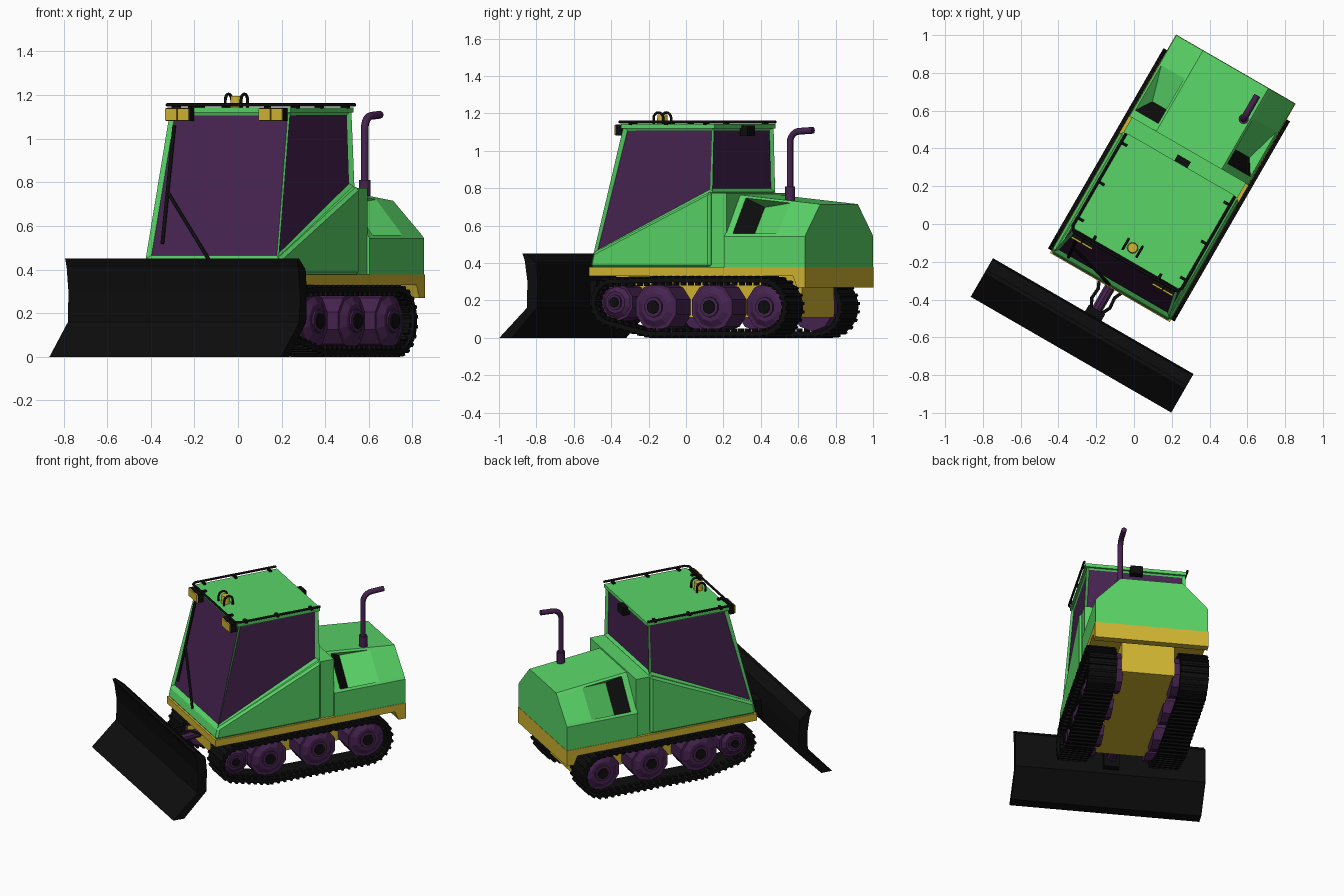
import bpy, bmesh, math
from mathutils import Vector, Matrix
from mathutils.geometry import convex_hull_2d

if "Cube" in bpy.data.objects:
    bpy.data.objects.remove(bpy.data.objects["Cube"])

# The vehicle is modelled straight (u = width, v = length, z) and then turned 30 degrees
PLACE = Matrix.Rotation(math.radians(-30), 4, 'Z') @ Matrix.Translation((0.057, 0, 0))

def material(name, rgb):
    m = bpy.data.materials.new(name)
    m.diffuse_color = (*rgb, 1)
    m.use_nodes = True
    m.node_tree.nodes["Principled BSDF"].inputs["Base Color"].default_value = m.diffuse_color
    return m

GREEN = material("body green", (0.10, 0.66, 0.135))
YELLOW = material("chassis yellow", (0.64, 0.46, 0.03))
PURPLE = material("dark purple", (0.062, 0.017, 0.08))
BLACK = material("black", (0.004, 0.004, 0.004))

def finish(name, bm, *mats):
    me = bpy.data.meshes.new(name)
    bmesh.ops.recalc_face_normals(bm, faces=bm.faces)
    bm.to_mesh(me)
    bm.free()
    for m in mats:
        me.materials.append(m)
    ob = bpy.data.objects.new(name, me)
    bpy.context.collection.objects.link(ob)
    ob.matrix_world = PLACE
    return ob

def add_box(bm, lo, hi, rot=None):
    lo, hi = Vector(lo), Vector(hi)
    m = Matrix.Translation((lo + hi) / 2) @ (rot or Matrix()) @ Matrix.Diagonal((*(hi - lo), 1))
    bmesh.ops.create_cube(bm, size=1, matrix=m)

def box(name, lo, hi, mat):
    bm = bmesh.new()
    add_box(bm, lo, hi)
    return finish(name, bm, mat)

def prism(name, profile, u0, u1, mat, bevel=0):
    bm = bmesh.new()
    a = [bm.verts.new((u0, v, z)) for v, z in profile]
    b = [bm.verts.new((u1, v, z)) for v, z in profile]
    bm.faces.new(a)
    bm.faces.new(b[::-1])
    for i in range(len(a)):
        j = (i + 1) % len(a)
        bm.faces.new((a[i], b[i], b[j], a[j]))
    bmesh.ops.recalc_face_normals(bm, faces=bm.faces)
    if bevel:
        bmesh.ops.bevel(bm, geom=bm.edges[:], offset=bevel, segments=1, affect='EDGES')
    return finish(name, bm, mat)

def add_cyl(bm, a, b, r, n, r2=None):
    a, b = Vector(a), Vector(b)
    q = (b - a).to_track_quat('Z', 'Y').to_matrix().to_4x4()
    bmesh.ops.create_cone(bm, cap_ends=True, segments=n, radius1=r, radius2=r if r2 is None else r2,
                          depth=(b - a).length, matrix=Matrix.Translation((a + b) / 2) @ q)

def cyl(name, a, b, r, n, mat, r2=None):
    bm = bmesh.new()
    add_cyl(bm, a, b, r, n, r2)
    return finish(name, bm, mat)

def tube(name, pts, r, mat):
    cu = bpy.data.curves.new(name, 'CURVE')
    cu.dimensions = '3D'
    cu.bevel_depth, cu.bevel_resolution, cu.use_fill_caps = r, 2, True
    sp = cu.splines.new('POLY')
    sp.points.add(len(pts) - 1)
    for p, co in zip(sp.points, pts):
        p.co = (*co, 1)
    cu.materials.append(mat)
    ob = bpy.data.objects.new(name, cu)
    bpy.context.collection.objects.link(ob)
    ob.matrix_world = PLACE

# Chassis: deck, belly box and rear counterweight
box("chassis_deck", (-.366, -.355, .33), (.366, .98, .378), YELLOW)
prism("belly_box", [(-.3, .34), (-.3, .2), (-.2, .11), (.847, .11), (.847, .34)], -.17, .17, YELLOW)
prism("rear_bumper", [(.90, .34), (.93, .27), (.98, .27), (.98, .34)], -.366, .366, YELLOW)

# Cab: tapered glasshouse with inset windows
bm = bmesh.new()
prof = [(.352, -.335, .45), (.334, .39, .78), (.318, .39, 1.13), (.318, -.17, 1.13)]
L = [bm.verts.new((-u, v, z)) for u, v, z in prof]
R = [bm.verts.new((u, v, z)) for u, v, z in prof]
panes = [bm.faces.new(L), bm.faces.new(R[::-1]), bm.faces.new((L[0], R[0], R[3], L[3])),
         bm.faces.new((L[1], R[1], R[2], L[2]))]
bm.faces.new((L[2], R[2], R[3], L[3]))
bm.faces.new((L[0], R[0], R[1], L[1]))
bmesh.ops.recalc_face_normals(bm, faces=bm.faces)
for f in panes:
    bmesh.ops.inset_individual(bm, faces=[f], thickness=.028, depth=-.014)
    f.material_index = 1
finish("cab_glasshouse", bm, GREEN, PURPLE)
prism("cab_lower_body", [(-.353, .376), (-.336, .455), (.39, .785), (.39, .376)], -.364, .364, GREEN, .014)
box("cab_roof", (-.325, -.18, 1.12), (.325, .398, 1.143), GREEN)
box("cab_collar", (-.348, .38, .376), (.348, .485, .775), GREEN)

# Hood: lofted sections, with side recesses whose front slope is the grille
bm = bmesh.new()
rings = []
for v, d in ((.48, 0), (.525, 0), (.61, .07), (.80, 0), (.978, 0)):
    zt = .765 - (v - .48) * .10
    a, b = Vector((.352, .558)), Vector((.212, zt - .012))
    n = Vector((.79, .61)) * d
    half = [(.363, .376), (.363, .543), a, a - n, b - n, b, (.2, zt)]
    ring = half + [(-p[0], p[1]) for p in half[::-1]]
    rings.append([bm.verts.new((p[0], v, p[1])) for p in ring])
N = len(rings[0])
for k in range(4):
    for i in range(N):
        j = (i + 1) % N
        f = bm.faces.new((rings[k][i], rings[k][j], rings[k + 1][j], rings[k + 1][i]))
        f.material_index = int(k == 1 and i in (3, N - 5))
bm.faces.new(rings[0])
bm.faces.new(rings[-1])
bmesh.ops.remove_doubles(bm, verts=bm.verts, dist=.0005)
finish("engine_hood", bm, GREEN, BLACK)

# Exhaust stack
EX = .168
cyl("exhaust_base", (EX, .772, .70), (EX, .772, .81), .027, 12, PURPLE)
bend = [(EX, .772 + .06 * (1 - math.cos(t)), 1.045 + .06 * math.sin(t))
        for t in [i * math.pi / 12 for i in range(7)]]
tube("exhaust_pipe", [(EX, .772, .78)] + bend + [(EX, .915, 1.11)], .018, PURPLE)

# Running gear: (v, z, wheel radius)
wheels = [(-.205, .19, .10), (.035, .165, .13), (.38, .165, .13), (.72, .165, .13)]
samples = []
for v, z, r in wheels:
    for i in range(32):
        t = i * math.pi / 16
        d = Vector((math.cos(t), math.sin(t)))
        samples.append((Vector((v, z)) + d * (r + .024), Vector((v, z)) + d * r))
hull = [samples[i] for i in convex_hull_2d([s[0] for s in samples])]
U0, U1 = .205, .387
for s, side in ((-1, "left"), (1, "right")):
    # belt
    bm = bmesh.new()
    loops = [[bm.verts.new((s * (U0, U0, U1, U1)[k], *(h[(0, 1, 1, 0)[k]]))) for k in range(4)] for h in hull]
    for i, lp in enumerate(loops):
        nx = loops[(i + 1) % len(loops)]
        for k in range(4):
            m = (k + 1) % 4
            bm.faces.new((lp[k], lp[m], nx[m], nx[k]))
    # outer cleats and inner guide teeth, evenly spaced round the belt
    dist = 0
    for i, h in enumerate(hull):
        p, q = h[0], hull[(i + 1) % len(hull)][0]
        step = (q - p).length
        t = (q - p).normalized()
        nrm = (h[0] - h[1]).normalized()
        rot = Matrix.Rotation(math.atan2(t.y, t.x), 4, 'X')
        while dist < step:
            c = p + t * dist
            o, n = c + nrm * .003, c - nrm * .03
            add_box(bm, (s * .296 - .091, o.x - .008, o.y - .008), (s * .296 + .091, o.x + .008, o.y + .008), rot)
            add_box(bm, (s * .355 - .015, n.x - .01, n.y - .01), (s * .355 + .015, n.x + .01, n.y + .01), rot)
            dist += .045
        dist -= step
    finish(side + "_track", bm, BLACK)
    # wheels: low sided rim, tapered dish and dark hub
    for i, (v, z, r) in enumerate(wheels):
        bm = bmesh.new()
        add_cyl(bm, (s * .16, v, z), (s * .325, v, z), r, 10)
        add_cyl(bm, (s * .325, v, z), (s * .345, v, z), r * .85, 10, r * .6)
        add_cyl(bm, (s * .34, v, z), (s * .355, v, z), r * .42, 10)
        finish(f"{side}_wheel_{i + 1}", bm, PURPLE)
        cyl(f"{side}_hub_{i + 1}", (s * .35, v, z), (s * .362, v, z), r * .28, 10, BLACK)

# Dozer blade with its push arm and hoses
prism("blade", [(-.622, .45), (-.608, .41), (-.592, .3), (-.596, .16), (-.766, 0),
                (-.69, 0), (-.535, .16), (-.53, .3), (-.54, .4), (-.60, .45)], -.613, .613, BLACK)
cyl("push_arm", (0, -.54, .25), (0, -.28, .27), .03, 10, PURPLE)
box("blade_bracket", (-.05, -.56, .19), (.05, -.49, .31), BLACK)
for s, side in ((-1, "left"), (1, "right")):
    tube(side + "_hose", [(s * .03, -.5, .28), (s * .055, -.45, .31), (s * .05, -.39, .32), (s * .09, -.3, .29)],
         .009, BLACK)

# Roof rail with feet
RU = .333
tube("roof_rail", [(-RU, .395, 1.155), (-RU, -.17, 1.155), (-RU + .02, -.195, 1.155),
                   (RU - .02, -.195, 1.155), (RU, -.17, 1.155), (RU, .395, 1.155)], .008, BLACK)
bm = bmesh.new()
for s in (-1, 1):
    for v in (-.12, .1, .34):
        add_box(bm, (s * .315 - .02, v - .008, 1.138), (s * .315 + .02, v + .008, 1.156))
    add_box(bm, (s * .2 - .008, -.195, 1.138), (s * .2 + .008, -.155, 1.156))
finish("rail_feet", bm, BLACK)

# Work lamps: yellow lens, black housing
for s, side in ((-1, "left"), (1, "right")):
    for k, u in enumerate((.215, .28)):
        box(f"{side}_lamp_housing_{k + 1}", (s * u - .031, -.222, 1.082), (s * u + .031, -.182, 1.14), BLACK)
        box(f"{side}_lamp_lens_{k + 1}", (s * u - .03, -.23, 1.084), (s * u + .03, -.222, 1.138), YELLOW)
box("rear_lamp", (-.04, .39, 1.08), (.04, .435, 1.135), BLACK)

# Beacon and guard hoops
cyl("beacon", (0, -.113, 1.14), (0, -.113, 1.195), .03, 12, YELLOW, .026)
for s, side in ((-1, "left"), (1, "right")):
    arc = [(s * .042, -.113 + .03 * math.cos(t), 1.175 + .03 * math.sin(t))
           for t in [i * math.pi / 8 for i in range(9)]]
    tube(side + "_beacon_hoop", [(s * .042, -.083, 1.14)] + arc + [(s * .042, -.143, 1.14)], .007, BLACK)

# Windscreen wiper
tube("wiper_blade", [(-.285, -.19, 1.06), (-.27, -.325, .52)], .009, BLACK)
tube("wiper_arm", [(-.27, -.27, .75), (-.01, -.342, .44)], .008, BLACK)
